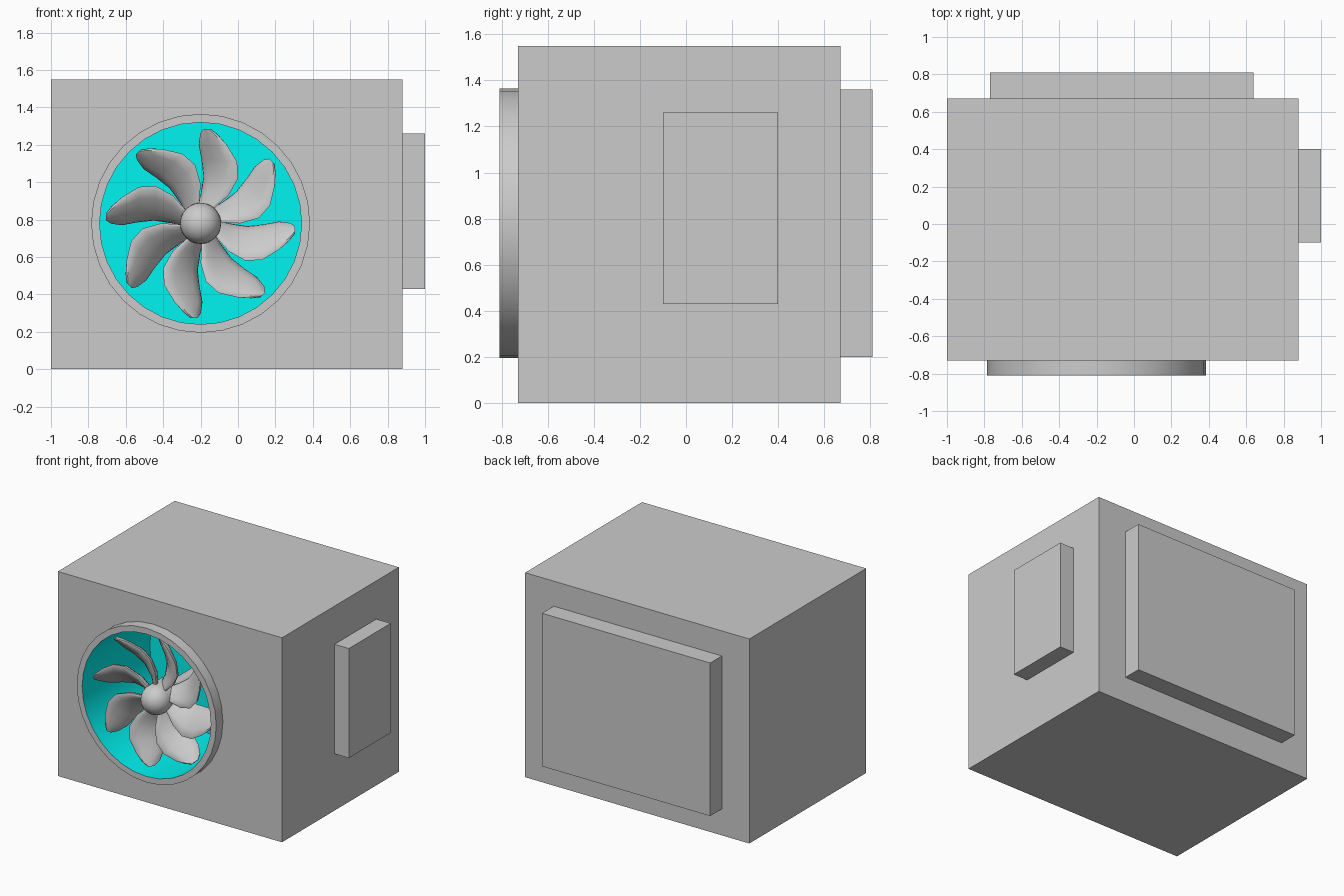
import bpy, bmesh
from math import sin, cos, pi, radians
from mathutils import Matrix, Vector

if "Cube" in bpy.data.objects:
    bpy.data.objects.remove(bpy.data.objects["Cube"])

CX, CZ = -0.2, 0.78      # fan axis, running along y


def finish(name, bm, mat=None, smooth=True):
    me = bpy.data.meshes.new(name)
    bm.to_mesh(me)
    bm.free()
    ob = bpy.data.objects.new(name, me)
    bpy.context.collection.objects.link(ob)
    if mat:
        me.materials.append(mat)
    if smooth:
        bpy.ops.object.select_all(action='DESELECT')
        ob.select_set(True)
        bpy.context.view_layer.objects.active = ob
        bpy.ops.object.shade_smooth_by_angle(angle=radians(35))
    return ob


def box(name, x0, x1, y0, y1, z0, z1):
    bm = bmesh.new()
    bmesh.ops.create_cube(bm, size=1)
    bm.transform(Matrix.Translation(((x0 + x1) / 2, (y0 + y1) / 2, (z0 + z1) / 2))
                 @ Matrix.Diagonal((x1 - x0, y1 - y0, z1 - z0, 1)))
    return finish(name, bm, smooth=False)


def lathe(name, profile, mat=None, n=32):
    """Revolve (radius, y) points around the fan axis."""
    bm = bmesh.new()
    rows = [[bm.verts.new((CX + r * cos(2 * pi * k / n), y, CZ + r * sin(2 * pi * k / n)))
             for k in range(n)] for r, y in profile]
    for a, b in zip(rows, rows[1:]):
        for k in range(n):
            m = (k + 1) % n
            bm.faces.new((a[k], a[m], b[m], b[k]))
    bmesh.ops.remove_doubles(bm, verts=bm.verts, dist=1e-5)
    return finish(name, bm, mat)


cyan = bpy.data.materials.new("cyan")
cyan.diffuse_color = (0.0, 0.9, 0.88, 1)
cyan.use_nodes = True
cyan.node_tree.nodes["Principled BSDF"].inputs["Base Color"].default_value = cyan.diffuse_color

# Housing with a round recess cut into the front
housing = box("housing", -1, 0.88, -0.73, 0.67, 0, 1.55)
cutter = lathe("recess_cutter", [(0, 0.02), (0.56, 0.02), (0.56, -0.9), (0, -0.9)])
cutter.hide_render = True
cut = housing.modifiers.new("recess", 'BOOLEAN')
cut.operation = 'DIFFERENCE'
cut.solver = 'EXACT'
cut.object = cutter
bpy.context.view_layer.objects.active = housing
bpy.ops.object.modifier_apply(modifier=cut.name)
bpy.data.objects.remove(cutter)

# Side and back panels
box("side_panel", 0.88, 1.0, -0.10, 0.40, 0.43, 1.26)
box("back_panel", -0.77, 0.64, 0.67, 0.81, 0.20, 1.36)

# Raised rim and coloured duct lining
lathe("front_rim", [(0.585, -0.73), (0.585, -0.81), (0.54, -0.81)])
lathe("duct_lining", [(0.54, -0.81), (0.54, 0.0), (0, 0.0)], cyan)

# Shaft and domed hub
dome = [(0.11 * cos(i * pi / 16), -0.69 - 0.11 * sin(i * pi / 16)) for i in range(9)]
lathe("fan_hub", [(0.06, 0.0), (0.06, -0.5), (0.11, -0.55)] + dome, n=24)

# Fan blades: section = trailing x, r, y; leading x, r, y; half thickness
SECTIONS = [
    (-0.02, 0.08, -0.60, 0.05, 0.06, -0.68, 0.020),
    (0.00, 0.15, -0.57, 0.15, 0.15, -0.71, 0.026),
    (0.015, 0.25, -0.57, 0.20, 0.24, -0.73, 0.028),
    (0.005, 0.34, -0.59, 0.195, 0.33, -0.74, 0.028),
    (-0.01, 0.42, -0.62, 0.14, 0.42, -0.74, 0.026),
    (0.00, 0.48, -0.65, 0.09, 0.475, -0.74, 0.022),
    (0.02, 0.505, -0.68, 0.05, 0.505, -0.73, 0.015),
]


def blade(name, angle, n=12):
    bm = bmesh.new()
    rows = []
    for xa, ra, ya, xb, rb, yb, t in SECTIONS:
        a, b = Vector((xa, ya, ra)), Vector((xb, yb, rb))
        mid, half = (a + b) / 2, (b - a) / 2
        nrm = Vector((-half.y, half.x, 0)).normalized()
        rows.append([bm.verts.new(mid + half * cos(2 * pi * k / n) + nrm * t * sin(2 * pi * k / n))
                     for k in range(n)])
    for a, b in zip(rows, rows[1:]):
        for k in range(n):
            m = (k + 1) % n
            bm.faces.new((a[k], a[m], b[m], b[k]))
    bm.faces.new(rows[0])
    bm.faces.new(rows[-1])
    bmesh.ops.recalc_face_normals(bm, faces=bm.faces)
    bm.transform(Matrix.Translation((CX, 0, CZ)) @ Matrix.Rotation(angle, 4, 'Y'))
    return finish(name, bm)


for i in range(8):
    blade(f"fan_blade_{i + 1}", i * pi / 4)
